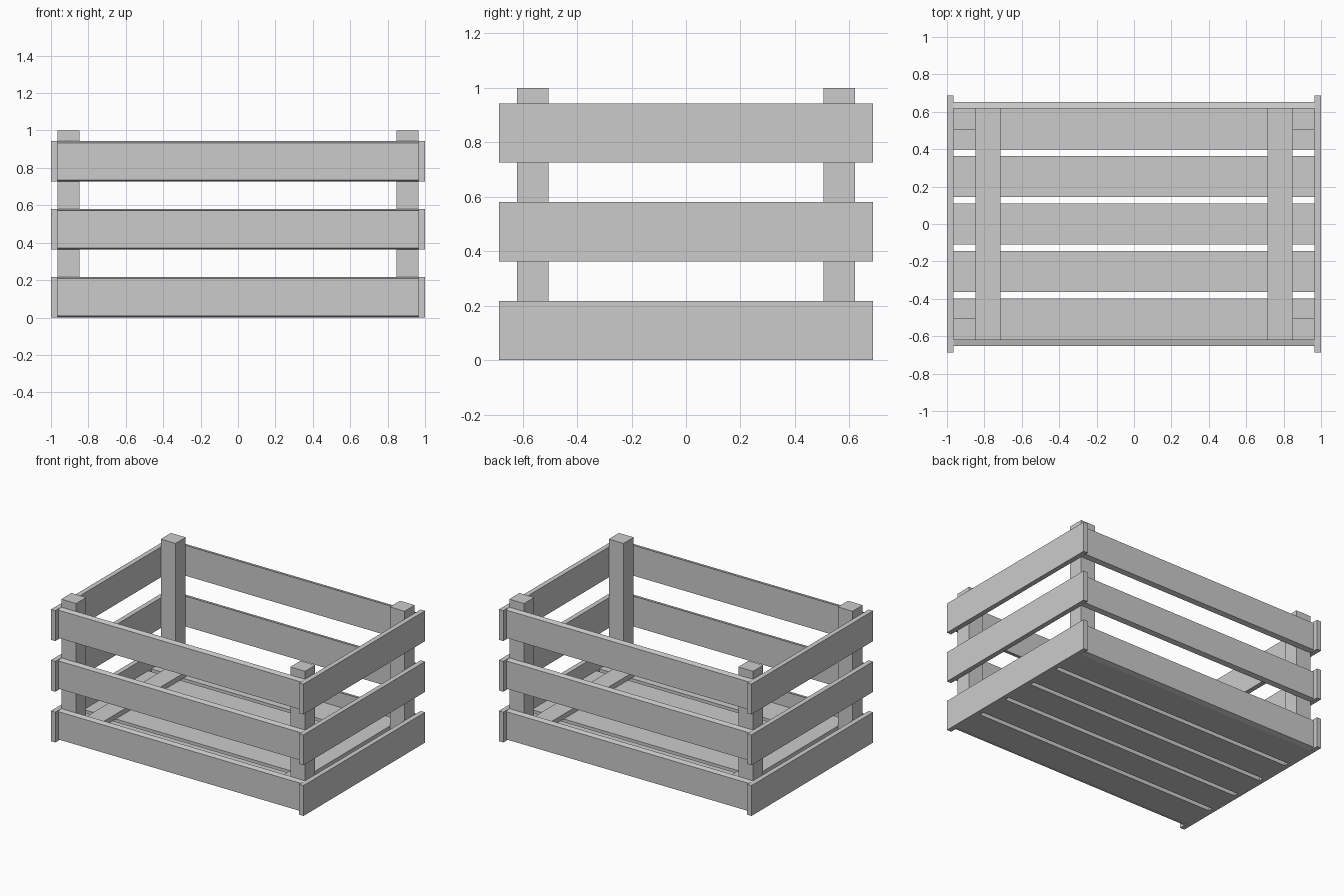
import bpy
import bmesh

cube = bpy.data.objects.get("Cube")
if cube:
    bpy.data.objects.remove(cube)

grey = bpy.data.materials.new("plain grey")
grey.use_nodes = True
colour = (0.6, 0.6, 0.6, 1)
grey.diffuse_color = colour
grey.node_tree.nodes["Principled BSDF"].inputs["Base Color"].default_value = colour

BOARD = 0.217    # board width
THICK = 0.035    # board thickness
TAPER = 0.009    # slant of the long edges
FLOOR_BOARD = 0.22
FLOOR_TOP = 0.112
INNER_X, INNER_Y = 0.965, 0.618
LEVELS = (0, 0.363, 0.726)


def box(name, low, high, shape=None):
    """Box between two corners; shape may move its vertices."""
    bm = bmesh.new()
    bmesh.ops.create_cube(bm, size=1)
    for v in bm.verts:
        for i in range(3):
            v.co[i] = high[i] if v.co[i] > 0 else low[i]
        if shape:
            shape(v.co)
    bmesh.ops.recalc_face_normals(bm, faces=bm.faces)
    mesh = bpy.data.meshes.new(name)
    bm.to_mesh(mesh)
    bm.free()
    mesh.materials.append(grey)
    obj = bpy.data.objects.new(name, mesh)
    bpy.context.collection.objects.link(obj)


def span(side, a, b):
    return sorted((side * a, side * b))


# Horizontal slats on all four walls
for level, z in enumerate(LEVELS, 1):
    mid = z + BOARD / 2

    def narrow_outside(co):
        if abs(co.y) > INNER_Y + THICK / 2:
            co.z += TAPER if co.z < mid else -TAPER

    for side, label in ((-1, "front"), (1, "back")):
        y0, y1 = span(side, INNER_Y, INNER_Y + THICK)
        box(f"{label}_slat_{level}", (-INNER_X, y0, z),
            (INNER_X, y1, z + BOARD), narrow_outside)
    for side, label in ((-1, "right"), (1, "left")):
        x0, x1 = span(side, INNER_X, 1)
        box(f"{label}_slat_{level}", (x0, -0.687, z), (x1, 0.687, z + BOARD))

# Thick floor boards
pitch = (2 * INNER_Y - FLOOR_BOARD) / 4
for i in range(5):
    centre = (i - 2) * pitch
    box(f"floor_board_{i + 1}", (-INNER_X, centre - FLOOR_BOARD / 2, 0),
        (INNER_X, centre + FLOOR_BOARD / 2, FLOOR_TOP))

# Corner posts and floor crossbars
for sx, xname in ((-1, "right"), (1, "left")):
    x0, x1 = span(sx, 0.848, INNER_X)
    for sy, yname in ((-1, "front"), (1, "back")):
        y0, y1 = span(sy, 0.505, 0.62)
        box(f"{yname}_{xname}_post", (x0, y0, FLOOR_TOP), (x1, y1, 1))
    x0, x1 = span(sx, 0.713, 0.848)
    box(f"{xname}_crossbar", (x0, -INNER_Y, FLOOR_TOP),
        (x1, INNER_Y, FLOOR_TOP + THICK))
